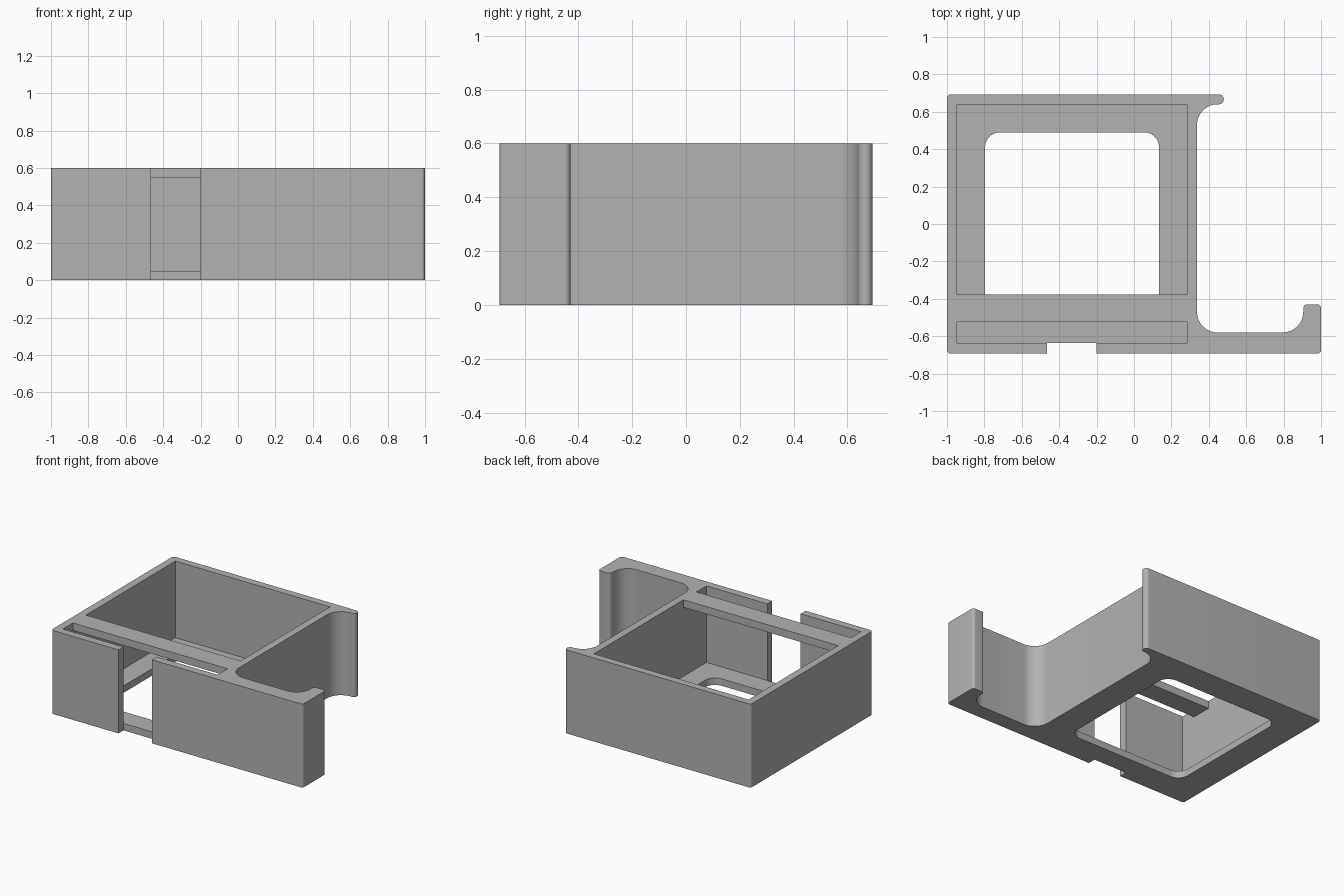
import bpy, bmesh, math

cube = bpy.data.objects.get("Cube")
if cube:
    bpy.data.objects.remove(cube, do_unlink=True)

HEIGHT, FLOOR, DEPTH = 0.6, 0.05, 0.693

grey = bpy.data.materials.new("plain grey")
grey.use_nodes = True
color = (0.45, 0.45, 0.45, 1)
grey.diffuse_color = color
grey.node_tree.nodes["Principled BSDF"].inputs["Base Color"].default_value = color


def rounded(corners, steps=10):
    """Turn (x, y, radius) right-angled corners into an outline with fillets."""
    out = []
    for i, (x, y, r) in enumerate(corners):
        if r == 0:
            out.append((x, y))
            continue
        px, py, _ = corners[i - 1]
        nx, ny, _ = corners[(i + 1) % len(corners)]
        into = math.atan2(y - py, x - px)
        leave = math.atan2(ny - y, nx - x)
        turn = (leave - into + math.pi) % math.tau - math.pi
        side = math.copysign(math.pi / 2, turn)
        cx = x + r * (math.cos(leave) - math.cos(into))
        cy = y + r * (math.sin(leave) - math.sin(into))
        for k in range(steps + 1):
            angle = into - side + turn * k / steps
            out.append((cx + r * math.cos(angle), cy + r * math.sin(angle)))
    return out


def prism(name, outline, low, high, along_x=False):
    """Extrude an outline along z, or a (y, z) outline along x."""
    bm = bmesh.new()
    rings = []
    for level in (low, high):
        rings.append([bm.verts.new((level, u, v) if along_x else (u, v, level)) for u, v in outline])
    bottom, top = rings
    bm.faces.new(bottom[::-1])
    bm.faces.new(top)
    for i in range(len(outline)):
        bm.faces.new((bottom[i - 1], bottom[i], top[i], top[i - 1]))
    bm.normal_update()
    mesh = bpy.data.meshes.new(name)
    bm.to_mesh(mesh)
    bm.free()
    mesh.materials.append(grey)
    obj = bpy.data.objects.new(name, mesh)
    bpy.context.collection.objects.link(obj)
    return obj


# Outer body, counter-clockwise: box with rear lip, side hook and front gap
holder = prism("holder_body", rounded([
    (-1, DEPTH, 0.02), (-1, -DEPTH, 0.02),
    (-0.465, -DEPTH, 0), (-0.465, -0.636, 0), (-0.2, -0.636, 0), (-0.2, -DEPTH, 0),
    (1, -DEPTH, 0.02), (1, -0.43, 0.02), (0.905, -0.43, 0.02),
    (0.905, -0.58, 0.11), (0.337, -0.58, 0.11),
    (0.337, 0.64, 0.11), (0.48, 0.64, 0.026), (0.48, DEPTH, 0.026)]), 0, HEIGHT)

# Interior cavity, leaving the thin bridge across the top
cavity = prism("cavity_cutter", [
    (-0.637, FLOOR), (0.64, FLOOR), (0.64, 0.7), (-0.376, 0.7),
    (-0.376, 0.546), (-0.523, 0.546), (-0.523, 0.7), (-0.637, 0.7)],
    -0.946, 0.284, along_x=True)

# Rounded window through the floor
window = prism("floor_window_cutter", rounded([
    (-0.796, 0.49, 0.08), (-0.796, -0.487, 0.08),
    (0.134, -0.487, 0.08), (0.134, 0.49, 0.08)]), -0.1, 0.2)

for cutter in (cavity, window):
    cutter.hide_render = True
    mod = holder.modifiers.new(cutter.name, "BOOLEAN")
    mod.operation, mod.solver, mod.object = "DIFFERENCE", "EXACT", cutter

# Bake the cuts and discard the cutters
bpy.context.view_layer.update()
graph = bpy.context.evaluated_depsgraph_get()
baked = bpy.data.meshes.new_from_object(holder.evaluated_get(graph))
holder.modifiers.clear()
holder.data = baked
for cutter in (cavity, window):
    bpy.data.objects.remove(cutter, do_unlink=True)

bpy.ops.object.select_all(action="DESELECT")
holder.select_set(True)
bpy.context.view_layer.objects.active = holder
bpy.ops.object.shade_smooth_by_angle(angle=math.radians(30))
